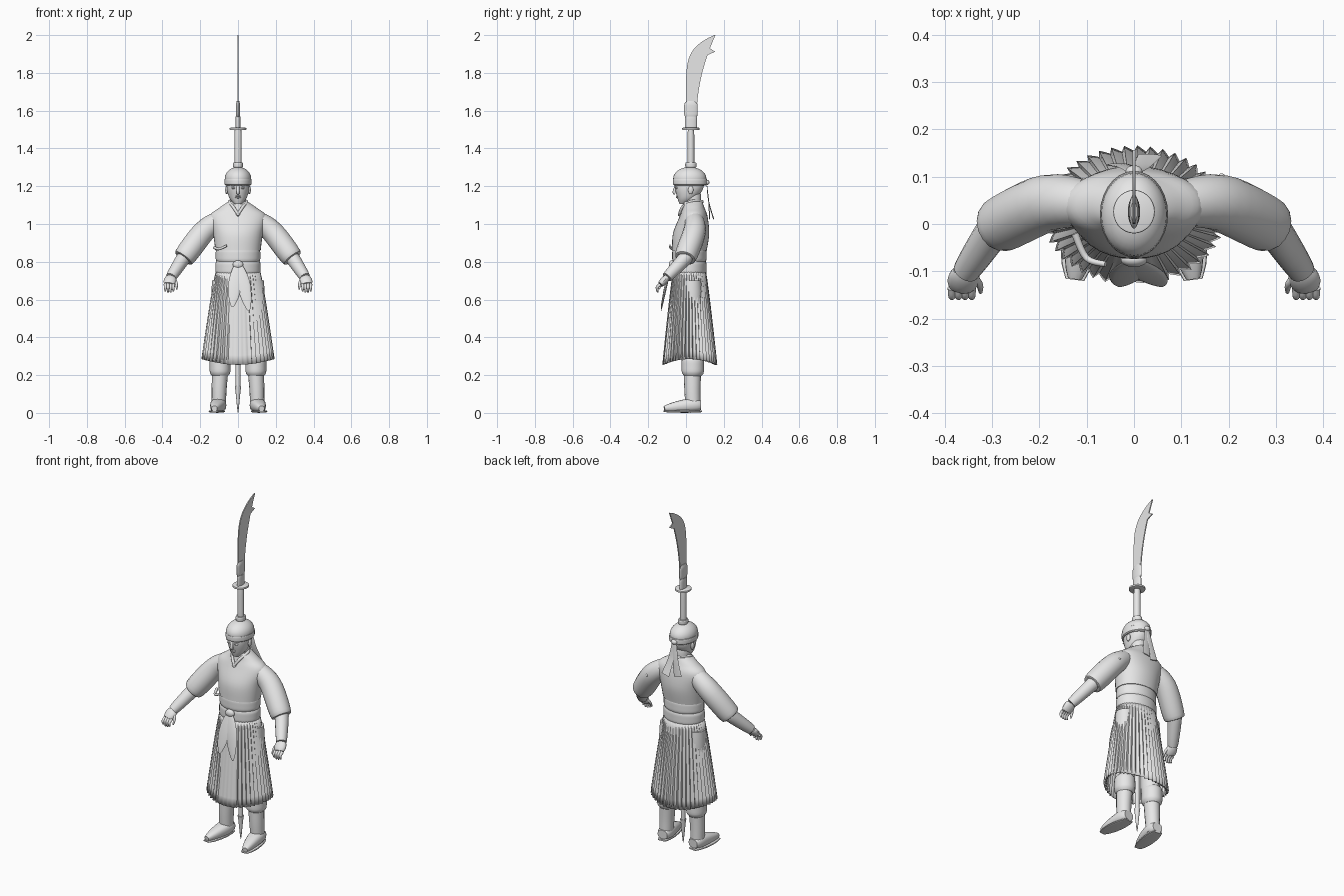
import bpy, bmesh, math
from mathutils import Vector

if "Cube" in bpy.data.objects:
    bpy.data.objects.remove(bpy.data.objects["Cube"])

GREY = (0.8, 0.8, 0.8, 1)
plain_grey = bpy.data.materials.new("plain_grey")
plain_grey.use_nodes = True
plain_grey.diffuse_color = GREY
plain_grey.node_tree.nodes["Principled BSDF"].inputs["Base Color"].default_value = GREY

AXIS_X, AXIS_Z = Vector((1, 0, 0)), Vector((0, 0, 1))
SIDES = (1, -1)
parts = []


def finish(name, bm):
    """Turn a bmesh into a named, coloured object."""
    bmesh.ops.recalc_face_normals(bm, faces=bm.faces)
    mesh = bpy.data.meshes.new(name)
    bm.to_mesh(mesh)
    bm.free()
    mesh.materials.append(plain_grey)
    part = bpy.data.objects.new(name, mesh)
    bpy.context.collection.objects.link(part)
    parts.append(part)
    return part


def smooth_path(points, steps=5):
    """Smooth curve through every control point, of any dimension."""
    points = [Vector(p) for p in points]
    last = len(points) - 1
    path = []
    for i in range(last):
        here, there = points[i], points[i + 1]
        leave = (there - points[max(i - 1, 0)]) / 2
        arrive = (points[min(i + 2, last)] - here) / 2
        for k in range(steps):
            t = k / steps
            ease = t * t * (3 - 2 * t)
            path.append(here * (1 - ease) + there * ease
                        + leave * t * (1 - t) ** 2 - arrive * t * t * (1 - t))
    return path + [points[last]]


def bridge(bm, loops):
    """Join successive closed rings of vertices with quads."""
    for lower, upper in zip(loops, loops[1:]):
        for k in range(len(lower)):
            after = (k + 1) % len(lower)
            bm.faces.new((lower[k], lower[after], upper[after], upper[k]))


def skin(name, rings, sides, power, side):
    """Capped surface over rings of (centre, axis_u, axis_v); side mirrors it."""
    bm = bmesh.new()
    loops = []
    for centre, u, v in rings:
        loop = []
        for k in range(sides):
            angle = math.tau * k / sides
            c, s = (math.copysign(abs(w) ** power, w) for w in (math.cos(angle), math.sin(angle)))
            p = centre + u * c + v * s
            loop.append(bm.verts.new((p.x * side, p.y, p.z)))
        loops.append(loop)
    bridge(bm, loops)
    bm.faces.new(loops[0])
    bm.faces.new(loops[-1])
    return finish(name, bm)


def stack(name, rows):
    """Level oval rings given as (height, centre_y, half_width, half_depth)."""
    rings = [(Vector((0, y, z)), Vector((w, 0, 0)), Vector((0, d, 0)))
             for z, y, w, d in smooth_path(rows)]
    return skin(name, rings, 32, 0.95, 1)


def band(name, bottom, top, centre, width, depth, soften=0.9, side=1):
    """Upright oval drum with rounded rims; a low soften gives a puffy shape."""
    x, y = centre
    rings = []
    for k in range(9):
        t = k / 8
        scale = soften + (1 - soften) * (1 - abs(2 * t - 1) ** 6)
        rings.append((Vector((x, y, bottom + (top - bottom) * t)),
                      Vector((width * scale, 0, 0)), Vector((0, depth * scale, 0))))
    return skin(name, rings, 28, 1, side)


def tube(name, points, start, end, swell=0, flat=1, power=1, side=1):
    """Tapered tube along a smooth path, swelling in the middle."""
    path = smooth_path(points)
    last = len(path) - 1
    rings = []
    for i, p in enumerate(path):
        t = i / last
        radius = start + (end - start) * t + swell * math.sin(math.pi * t)
        along = (path[min(i + 1, last)] - path[max(i - 1, 0)]).normalized()
        u = (AXIS_X - along * along.x).normalized()
        rings.append((p, u * radius, along.cross(u) * radius * flat))
    return skin(name, rings, 16, power, side)


def ball(name, centre, size):
    bm = bmesh.new()
    bmesh.ops.create_uvsphere(bm, u_segments=28, v_segments=16, radius=1)
    bmesh.ops.scale(bm, vec=size, verts=bm.verts)
    bmesh.ops.translate(bm, vec=centre, verts=bm.verts)
    return finish(name, bm)


# Polearm shaft, grip, guard and fittings, all on one axis
pole = (0, 0.026)
band("pole_shaft", 0.1, 1.3, pole, 0.013, 0.013)
band("pole_grip", 1.3, 1.5, pole, 0.019, 0.018)
band("pole_ring", 1.3, 1.325, pole, 0.026, 0.03)
band("pole_guard", 1.497, 1.51, pole, 0.044, 0.046)
band("blade_collar", 1.5, 1.57, pole, 0.013, 0.032)
band("blade_socket", 1.56, 1.65, pole, 0.011, 0.036, soften=0.6)
tube("pole_spike", [(*pole, 0.14), (*pole, 0)], 0.017, 0.001)

# Curved blade: cutting edge sweeps back, spine carries one barb
STEPS, BARB, THICK = 25, 20, 0.006
edge, spine = [], []
for k in range(STEPS + 1):
    t = k / STEPS
    z = 1.56 + 0.44 * t
    edge.append((-THICK / 2, 0.15 * t ** 7, z))
    spine.append((-THICK / 2, 0.056 + 0.1 * t * t + (0.035 if k == BARB else 0), z))
bm = bmesh.new()
flat_side = bm.faces.new([bm.verts.new(p) for p in edge + spine[::-1]])
extruded = bmesh.ops.extrude_face_region(bm, geom=[flat_side])["geom"]
bmesh.ops.translate(bm, vec=AXIS_X * THICK, verts=[g for g in extruded if isinstance(g, bmesh.types.BMVert)])
bmesh.ops.triangulate(bm, faces=[f for f in bm.faces if len(f.verts) > 4])
finish("blade", bm)

# Neck, head and face
band("neck", 1.03, 1.17, (0, 0.034), 0.043, 0.046)
stack("head", [(1.106, -0.015, 0.02, 0.02), (1.14, 0.006, 0.047, 0.052),
               (1.2, 0.018, 0.06, 0.076), (1.27, 0.02, 0.05, 0.06)])
tube("nose", [(0, -0.053, 1.205), (0, -0.062, 1.17), (0, -0.056, 1.162)], 0.006, 0.008, 0.002)
for z in (1.14, 1.147):
    ball("lip", (0, -0.043, z), (0.016, 0.01, 0.004))
for s in SIDES:
    ball("eye", (s * 0.024, -0.05, 1.19), (0.011, 0.009, 0.005))
    ball("brow", (s * 0.025, -0.05, 1.205), (0.017, 0.01, 0.004))
    ball("ear", (s * 0.06, 0.025, 1.18), (0.008, 0.014, 0.022))

# Wrapped cap, headband, knot and hanging ties
ball("cap", (0, 0.02, 1.24), (0.07, 0.088, 0.062))
band("headband", 1.204, 1.242, (0, 0.021), 0.072, 0.091)
ball("band_knot", (0, 0.11, 1.22), (0.018, 0.014, 0.014))
for s in SIDES:
    tube("band_tie", [(s * 0.005, 0.11, 1.21), (s * 0.015, 0.12, 1.12),
                      (s * 0.034, 0.135 + s * 0.01, 1.03)], 0.01, 0.026, flat=0.12)

# Jacket with crossed collar
stack("jacket", [(0.86, 0.018, 0.12, 0.092), (0.95, 0.027, 0.132, 0.096), (1.04, 0.04, 0.15, 0.074),
                 (1.085, 0.04, 0.1, 0.058), (1.12, 0.036, 0.048, 0.05)])
for s in SIDES:
    tube("collar", [(0, 0.088, 1.118), (s * 0.046, 0.03, 1.12),
                    (s * 0.025, -0.018, 1.09), (-s * 0.005, -0.036, 1.045)], 0.008, 0.008)

# Waist sash, knot, hanging leaf-shaped ends and side cord
waist = (0, 0.018)
band("sash_upper", 0.8, 0.867, waist, 0.118, 0.091, soften=0.95)
band("sash_lower", 0.735, 0.803, waist, 0.12, 0.091, soften=0.95)
ball("sash_knot", (0, -0.075, 0.785), (0.028, 0.016, 0.022))
for name, lean, tip in (("long_sash_end", 0.058, 0.54), ("short_sash_end", -0.03, 0.56)):
    tube(name, [(0, -0.077, 0.79), (lean / 2, -0.105, 0.68), (lean, -0.132, tip)],
         0.012, 0.005, swell=0.028, flat=0.2)
tube("waist_cord", [(-0.125, -0.02, 0.875), (-0.1, -0.072, 0.868), (-0.06, -0.085, 0.885)], 0.008, 0.006)

# Pleated skirt: sawtooth folds deepen towards a hem raised at the sides
PLEATS, FOLD, ROWS = 44, 4, 10
COLUMNS = PLEATS * FOLD
bm = bmesh.new()
loops = []
for row in range(ROWS + 1):
    f = row / ROWS
    flare = f ** 0.85
    loop = []
    for column in range(COLUMNS):
        angle = math.tau * column / COLUMNS
        c, s = math.cos(angle), math.sin(angle)
        depth = 0.02 + 0.065 * f
        if s < 0 and abs(c) < 0.3:
            depth /= 4
        tooth = 1 + depth * ((column % FOLD) / (FOLD - 1) - 0.5)
        hem = 0.285 - 0.03 * s * s
        loop.append(bm.verts.new(((0.116 + 0.07 * flare) * tooth * c,
                                  waist[1] + (0.086 + 0.056 * flare) * tooth * s,
                                  0.755 + (hem - 0.755) * f)))
    loops.append(loop)
bridge(bm, loops)
cloth = finish("pleated_skirt", bm).modifiers.new("cloth_thickness", "SOLIDIFY")
cloth.thickness = 0.004

# Arms and legs, built once and mirrored
shoulder, upper_arm = Vector((0.09, 0.043, 1.03)), Vector((0.18, 0.045, 0.96))
elbow, wrist = Vector((0.29, -0.005, 0.818)), Vector((0.355, -0.1, 0.718))
knuckles = Vector((0.365, -0.135, 0.68))
cuff_top = elbow.lerp(upper_arm, 0.12)
for s in SIDES:
    tube("sleeve", [shoulder, upper_arm, cuff_top, elbow], 0.045, 0.043, swell=0.018, side=s)
    tube("sleeve_cuff", [cuff_top, elbow], 0.048, 0.044, swell=0.004, side=s)
    tube("forearm", [cuff_top, elbow, wrist], 0.036, 0.028, swell=0.006, side=s)
    tube("palm", [wrist, knuckles], 0.027, 0.026, swell=0.007, flat=0.6, side=s)
    for i in range(4):
        base = knuckles + AXIS_X * 0.014 * (i - 1.6)
        drop = AXIS_Z * (0.045 - 0.006 * abs(i - 1.4))
        tube("finger", [base, base + Vector((0, -0.018, -0.015)), base - drop + Vector((0, -0.014, 0))],
             0.009, 0.004, swell=0.001, side=s)
    tube("thumb", [wrist, (0.328, -0.125, 0.69), (0.324, -0.144, 0.655)], 0.012, 0.004, side=s)

    band("trouser_leg", 0.25, 0.7, (0.09, 0.03), 0.052, 0.056, side=s)
    band("trouser_puff", 0.195, 0.3, (0.095, 0.036), 0.055, 0.059, soften=0.75, side=s)
    tube("boot_shaft", [(0.095, 0.034, 0.215), (0.1, 0.034, 0.12), (0.102, 0.038, 0.02)],
         0.043, 0.036, flat=1.08, side=s)
    tube("boot_foot", [(0.1, 0.078, 0.04), (0.106, 0.01, 0.04), (0.125, -0.115, 0.024)],
         0.03, 0.015, swell=0.019, flat=0.84, power=0.8, side=s)
    tube("boot_sole", [(0.1, 0.082, 0.008), (0.125, -0.118, 0.008)],
         0.025, 0.02, swell=0.019, flat=0.18, power=0.7, side=s)

# Small studs on the left shoulder
for spot in ((0.21, 0.04, 0.985), (0.185, 0.1, 0.97)):
    ball("shoulder_stud", spot, (0.007, 0.007, 0.007))

# Smooth shading with crisp pleats and rims
bpy.ops.object.select_all(action="DESELECT")
for part in parts:
    part.select_set(True)
bpy.context.view_layer.objects.active = parts[0]
bpy.ops.object.shade_smooth_by_angle(angle=math.radians(35))
